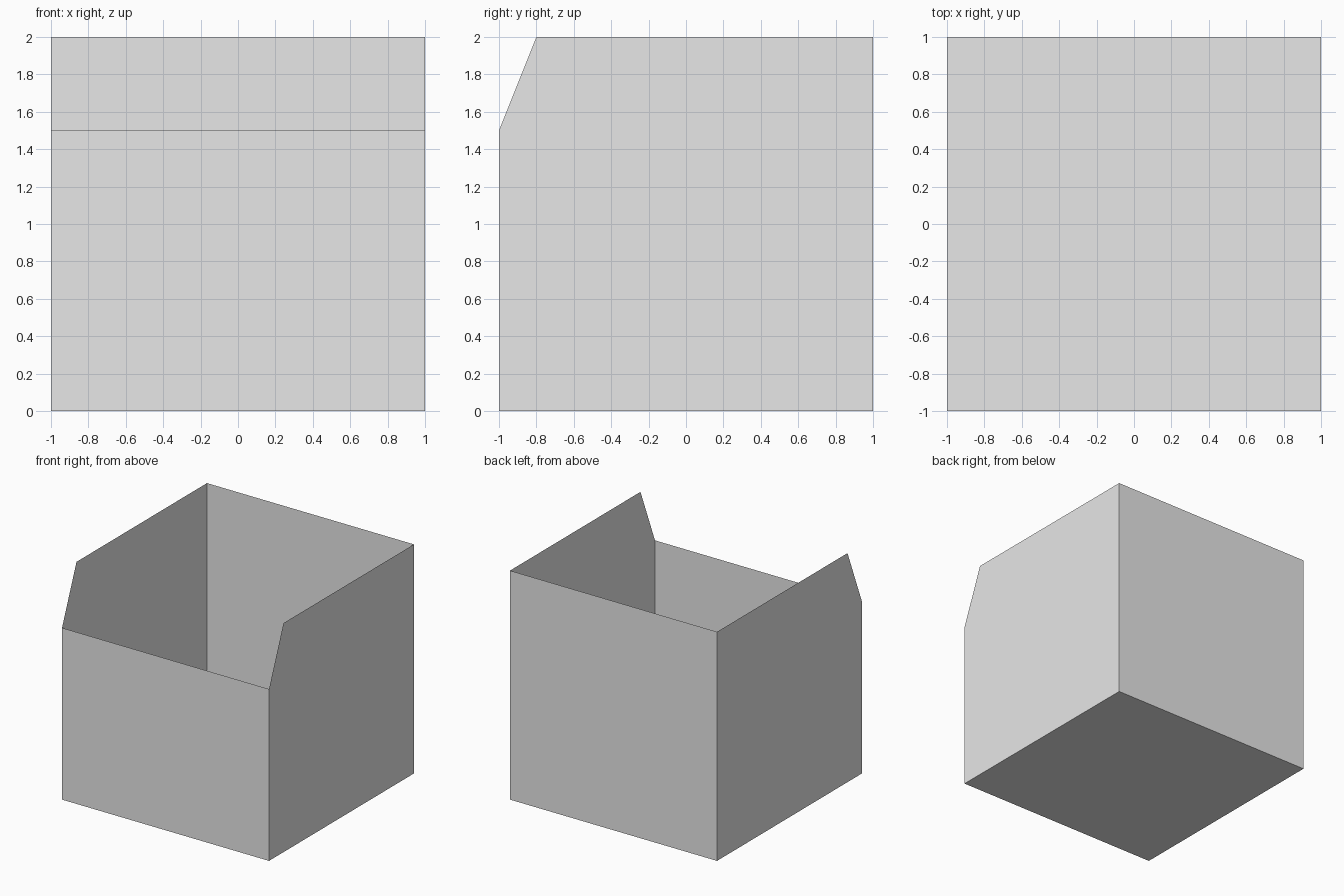
import bpy
import bmesh
from mathutils import Vector

cube = bpy.data.objects.get("Cube")
if cube:
    bpy.data.objects.remove(cube, do_unlink=True)

# Plain light grey
grey = bpy.data.materials.new("light_grey")
grey.use_nodes = True
grey.diffuse_color = (0.8, 0.8, 0.8, 1)
grey.node_tree.nodes["Principled BSDF"].inputs["Base Color"].default_value = (0.8, 0.8, 0.8, 1)

# Side profile (y, z): lower front wall, with sides sloping back up to full height
PROFILE = [(-1, 0), (1, 0), (1, 2), (-0.8, 2), (-1, 1.5)]

# Extrude the side panel across the width to make a closed shell
bm = bmesh.new()
side = bm.faces.new([bm.verts.new((-1, y, z)) for y, z in PROFILE])
moved = bmesh.ops.extrude_face_region(bm, geom=[side], use_keep_orig=True)["geom"]
bmesh.ops.translate(bm, vec=(2, 0, 0), verts=[v for v in moved if isinstance(v, bmesh.types.BMVert)])
bmesh.ops.recalc_face_normals(bm, faces=bm.faces[:])

# Open the top: drop the flat lid and the sloped face in front of it
lid = [f for f in bm.faces if f.normal.dot(Vector((0, 0, 1))) > 0.1]
bmesh.ops.delete(bm, geom=lid, context="FACES")

mesh = bpy.data.meshes.new("open_bin")
bm.to_mesh(mesh)
bm.free()
mesh.materials.append(grey)
bpy.context.collection.objects.link(bpy.data.objects.new("open_bin", mesh))
